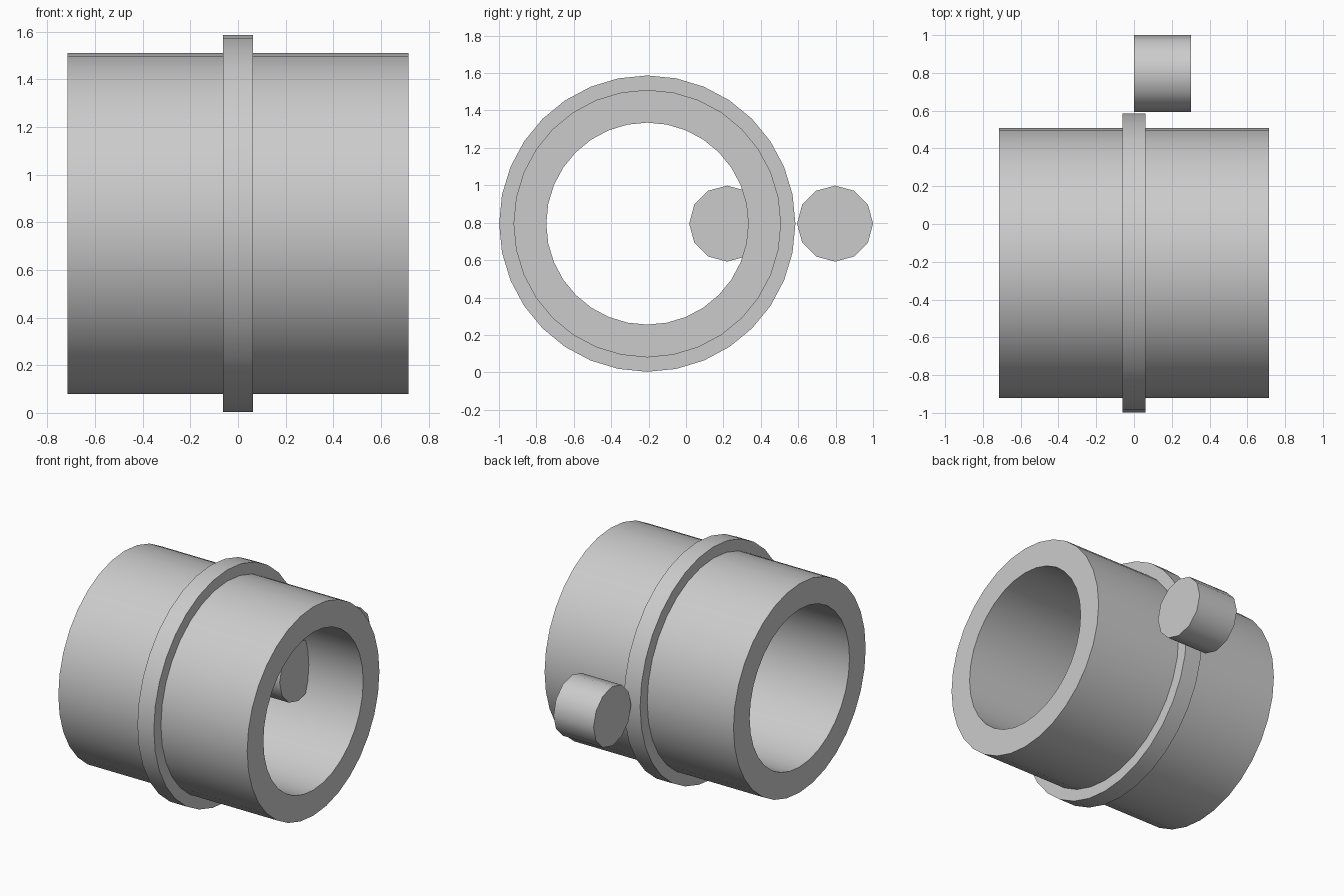
import bpy
import bmesh
from math import pi, sin, cos, radians

cube = bpy.data.objects.get("Cube")
if cube:
    bpy.data.objects.remove(cube, do_unlink=True)

grey = bpy.data.materials.new("plain grey")
grey.use_nodes = True
colour = (0.6, 0.6, 0.6, 1)
grey.diffuse_color = colour
grey.node_tree.nodes["Principled BSDF"].inputs["Base Color"].default_value = colour

AXIS_Z = 0.795


def lathe(name, profile, y, sides, closed, angle):
    """Revolve (x, radius) points about a line parallel to x."""
    bm = bmesh.new()
    rings = []
    for x, r in profile:
        rings.append([bm.verts.new((x, r * sin(2 * pi * i / sides), r * cos(2 * pi * i / sides)))
                      for i in range(sides)])
    pairs = list(zip(rings, rings[1:]))
    if closed:
        pairs.append((rings[-1], rings[0]))
    else:
        bm.faces.new(rings[0])
        bm.faces.new(rings[-1])
    for a, b in pairs:
        for i in range(sides):
            j = (i + 1) % sides
            bm.faces.new((a[i], a[j], b[j], b[i]))
    bmesh.ops.recalc_face_normals(bm, faces=bm.faces)
    mesh = bpy.data.meshes.new(name)
    bm.to_mesh(mesh)
    bm.free()
    mesh.materials.append(grey)
    obj = bpy.data.objects.new(name, mesh)
    obj.location = (0, y, AXIS_Z)
    bpy.context.collection.objects.link(obj)
    bpy.ops.object.select_all(action="DESELECT")
    obj.select_set(True)
    bpy.context.view_layer.objects.active = obj
    bpy.ops.object.shade_smooth_by_angle(angle=radians(angle))
    return obj


def ring(name, half, outer, inner):
    profile = [(-half, inner), (-half, outer), (half, outer), (half, inner)]
    return lathe(name, profile, -0.207, 32, True, 30)


# Open sleeve and the raised collar around its middle
ring("sleeve", 0.715, 0.715, 0.54)
ring("collar", 0.062, 0.792, 0.68)

# Twelve-sided pegs, one inside the sleeve wall and one behind the collar
for name, y in (("inner_peg", 0.22), ("outer_peg", 0.797)):
    lathe(name, [(0, 0.203), (0.303, 0.203)], y, 12, False, 31)
